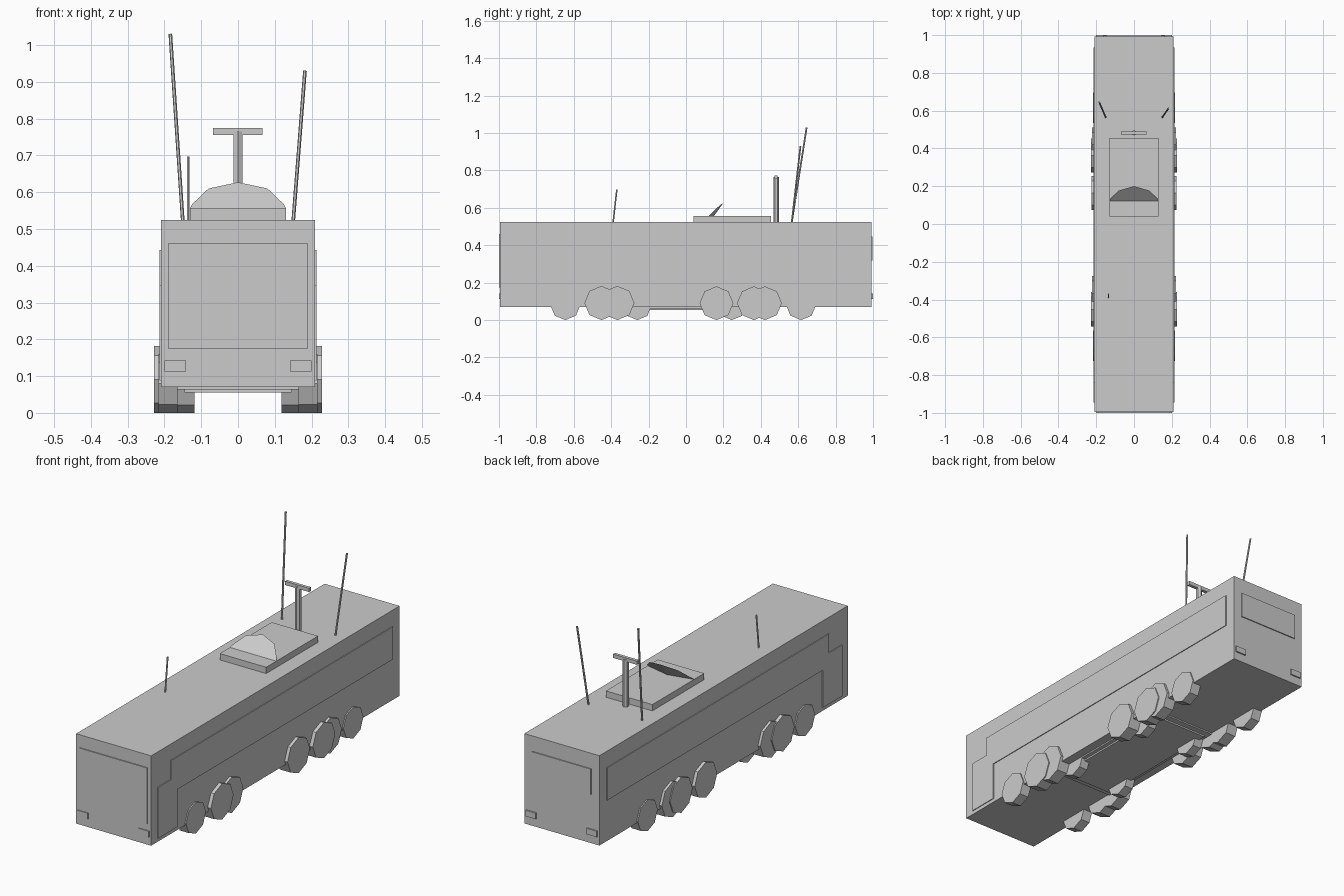
import bpy, bmesh, math
from mathutils import Vector

cube = bpy.data.objects.get("Cube")
if cube:
    bpy.data.objects.remove(cube, do_unlink=True)

# Single paint colour
GREY = (0.6, 0.6, 0.6, 1)
paint = bpy.data.materials.new("plain_grey")
paint.use_nodes = True
paint.diffuse_color = GREY
paint.node_tree.nodes["Principled BSDF"].inputs["Base Color"].default_value = GREY


def finish(name, bm, recalc=True):
    if recalc:
        bmesh.ops.recalc_face_normals(bm, faces=bm.faces)
    mesh = bpy.data.meshes.new(name)
    bm.to_mesh(mesh)
    bm.free()
    mesh.materials.append(paint)
    obj = bpy.data.objects.new(name, mesh)
    bpy.context.collection.objects.link(obj)
    return obj


def box(name, xs, ys, zs):
    bm = bmesh.new()
    bmesh.ops.create_cube(bm, size=1)
    for v in bm.verts:
        v.co = [lo + (c + 0.5) * (hi - lo) for c, (lo, hi) in zip(v.co, (xs, ys, zs))]
    return finish(name, bm)


def rod(name, start, end, radius, sides=6):
    start, end = Vector(start), Vector(end)
    axis = end - start
    bm = bmesh.new()
    bmesh.ops.create_cone(bm, cap_ends=True, segments=sides, radius1=radius,
                          radius2=radius, depth=axis.length)
    bm.transform(axis.to_track_quat('Z', 'Y').to_matrix().to_4x4())
    bmesh.ops.translate(bm, verts=bm.verts, vec=(start + end) / 2)
    return finish(name, bm)


def extruded_side(name, profile, x0, x1):
    """Extrude a (y, z) outline along x."""
    bm = bmesh.new()
    face = bm.faces.new([bm.verts.new((x0, y, z)) for y, z in profile])
    ext = bmesh.ops.extrude_face_region(bm, geom=[face])
    moved = [g for g in ext["geom"] if isinstance(g, bmesh.types.BMVert)]
    bmesh.ops.translate(bm, verts=moved, vec=(x1 - x0, 0, 0))
    return finish(name, bm)


def wheel(name, side, y, radius, x0, x1):
    ring = [math.tau * i / 8 for i in range(8)]
    outline = [(y + radius * math.cos(a), radius + radius * math.sin(a)) for a in ring]
    extruded_side(name, outline, side * x0, side * x1)


# Body and underside
box("body", (-0.21, 0.21), (-0.995, 0.993), (0.07, 0.525))
box("underside_frame", (-0.165, 0.165), (-0.38, 0.38), (0.063, 0.072))
box("underside_plate", (-0.145, 0.145), (-0.35, 0.35), (0.055, 0.065))

# End windows and lamps
box("windscreen", (-0.19, 0.19), (-1.0, -0.99), (0.175, 0.46))
box("rear_window", (-0.165, 0.165), (0.99, 0.998), (0.318, 0.447))

# Side window band with the door glass at its front
BAND = [(-0.945, 0.088), (-0.945, 0.347), (-0.84, 0.347), (-0.84, 0.443),
        (0.935, 0.443), (0.935, 0.278), (-0.79, 0.278), (-0.79, 0.088)]

# Wheels: name, y, radius, inner x, outer x
WHEELS = [("front_steer_wheel", -0.645, 0.08, 0.165, 0.216),
          ("front_drive_wheel", -0.452, 0.091, 0.165, 0.228),
          ("front_second_wheel", -0.367, 0.091, 0.165, 0.223),
          ("front_inner_wheel", -0.26, 0.075, 0.118, 0.165),
          ("middle_wheel", 0.163, 0.09, 0.165, 0.226),
          ("rear_inner_wheel", 0.245, 0.075, 0.118, 0.165),
          ("rear_drive_wheel", 0.363, 0.09, 0.165, 0.228),
          ("rear_second_wheel", 0.422, 0.09, 0.165, 0.223),
          ("rear_steer_wheel", 0.615, 0.08, 0.165, 0.216)]

for side, label in ((1, "left"), (-1, "right")):
    extruded_side(label + "_window_band", BAND, side * 0.205, side * 0.214)
    lamp_x = sorted((side * 0.142, side * 0.2))
    box(label + "_headlamp", lamp_x, (-1.0, -0.99), (0.112, 0.142))
    box(label + "_tail_lamp", lamp_x, (0.99, 1.0), (0.112, 0.142))
    for name, y, radius, x0, x1 in WHEELS:
        wheel(label + "_" + name, side, y, radius, x0, x1)

# Roof hatch with a tilted dish
box("roof_hatch", (-0.13, 0.13), (0.04, 0.455), (0.52, 0.557))
rim = [(0.13, 0.12, 0.556), (0.125, 0.132, 0.567), (0.08, 0.177, 0.61), (0, 0.2, 0.627)]
rim += [(-x, y, z) for x, y, z in reversed(rim[:-1])]
bm = bmesh.new()
verts = [bm.verts.new(p) for p in rim]
hub = bm.verts.new((0, 0.15, 0.557))
bm.faces.new(verts)
for a, b in zip(verts, verts[1:] + verts[:1]):
    bm.faces.new((a, b, hub))
finish("dish", bm)

# Mast with crossbar
rod("mast", (0, 0.482, 0.52), (0, 0.482, 0.765), 0.014)
box("mast_crossbar", (-0.068, 0.066), (0.474, 0.49), (0.755, 0.774))

# Whip aerials
rod("right_aerial", (-0.15, 0.565, 0.52), (-0.184, 0.645, 1.03), 0.005)
rod("left_aerial", (0.15, 0.565, 0.52), (0.182, 0.612, 0.93), 0.005)
rod("front_aerial", (-0.135, -0.39, 0.52), (-0.135, -0.37, 0.697), 0.004)
